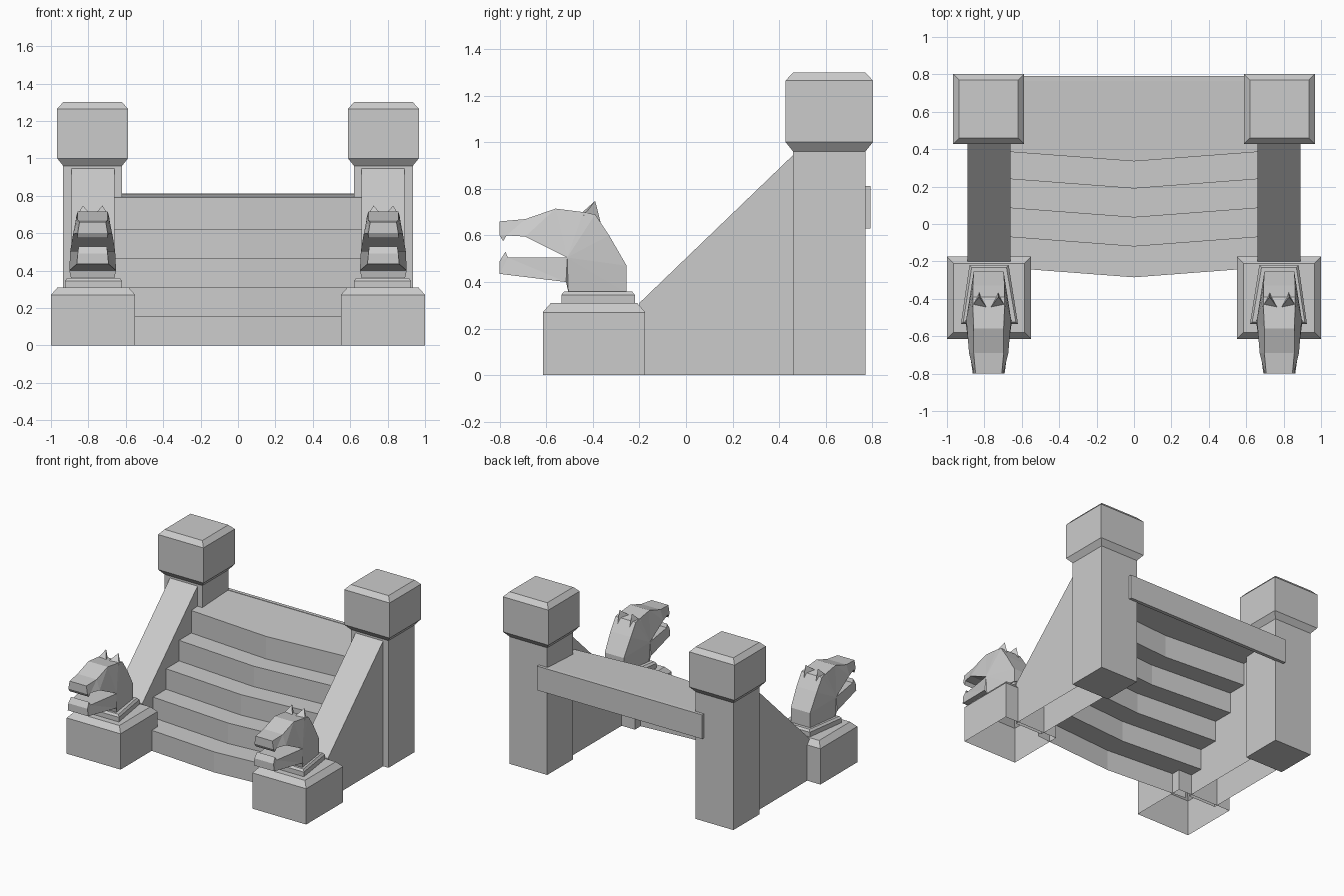
import bpy, bmesh

old = bpy.data.objects.get("Cube")
if old:
    bpy.data.objects.remove(old, do_unlink=True)

stone = bpy.data.materials.new("grey_stone")
stone.use_nodes = True
stone.diffuse_color = (0.6, 0.6, 0.6, 1)
stone.node_tree.nodes["Principled BSDF"].inputs["Base Color"].default_value = (0.6, 0.6, 0.6, 1)


def make(name, verts, faces, mirror=True, recalc=True):
    bm = bmesh.new()
    vs = [bm.verts.new(v) for v in verts]
    for f in faces:
        bm.faces.new([vs[i] for i in f])
    if recalc:
        bmesh.ops.recalc_face_normals(bm, faces=bm.faces)
    bmesh.ops.triangulate(bm, faces=[f for f in bm.faces if len(f.verts) > 4])
    mesh = bpy.data.meshes.new(name)
    bm.to_mesh(mesh)
    bm.free()
    mesh.materials.append(stone)
    obj = bpy.data.objects.new(name, mesh)
    bpy.context.collection.objects.link(obj)
    if mirror:
        obj.modifiers.new("Mirror", 'MIRROR').use_mirror_merge = False
    return obj


def stack(name, rings, closed=True, **kw):
    """Join four-cornered rings, each a tuple x0, x1, y0, y1, z."""
    verts, faces = [], []
    for x0, x1, y0, y1, z in rings:
        verts += [(x0, y0, z), (x1, y0, z), (x1, y1, z), (x0, y1, z)]
    for r in range(len(rings) - 1):
        a = 4 * r
        faces += [(a + i, a + (i + 1) % 4, a + 4 + (i + 1) % 4, a + 4 + i) for i in range(4)]
    n = len(verts)
    faces.append((n - 4, n - 3, n - 2, n - 1))
    if closed:
        faces.append((3, 2, 1, 0))
    return make(name, verts, faces, **kw)


def grow(box, d, z):
    x0, x1, y0, y1 = box
    return (x0 - d, x1 + d, y0 - d, y1 + d, z)


# Rear posts with chamfered caps
shaft = (0.62, 0.935, 0.46, 0.77)
stack("rear_post", [(*shaft, 0), (*shaft, 0.96)])
stack("post_cap", [grow(shaft, 0, 0.96), grow(shaft, 0.032, 1.0),
                   grow(shaft, 0.032, 1.265), grow(shaft, 0, 1.3)])

# Front pedestals, open underneath
base = (0.55, 1.0, -0.615, -0.175)
stack("front_pedestal", [grow(base, 0, 0), grow(base, 0, 0.27), grow(base, -0.035, 0.31)],
      closed=False)

# Tapered plinth beneath each head
plinth = []
for d, z in ((0, 0.305), (0, 0.345), (0.012, 0.36)):
    plinth += [(0.62 + d, -0.535 + d, z), (0.925 - d, -0.535 + d, z),
               (0.88 - d, -0.22 - d, z), (0.67 + d, -0.22 - d, z)]
sides = [(r + i, r + (i + 1) % 4, r + 4 + (i + 1) % 4, r + 4 + i) for r in (0, 4) for i in range(4)]
make("head_plinth", plinth, sides + [(8, 9, 10, 11)])

# Sloping side walls, open underneath
slope = [(-0.2, 0), (-0.2, 0.31), (0.46, 0.945), (0.46, 0)]
make("sloping_wall", [(x, y, z) for x in (0.66, 0.89) for y, z in slope],
     [(0, 1, 2, 3), (7, 6, 5, 4), (0, 4, 5, 1), (1, 5, 6, 2), (2, 6, 7, 3)])

# Stair sheet with the step edges pushed forward in the middle
heights = [0, 0.155, 0.31, 0.465, 0.62, 0.79]
edges = [-0.235, -0.07, 0.085, 0.24, 0.385]
rows = []
for i, y in enumerate(edges):
    rows += [(y, heights[i]), (y, heights[i + 1])]
verts = [(x, y - push, z) for y, z in rows for x, push in ((-0.66, 0), (0, 0.05), (0.66, 0))]
verts += [(x, 0.79, 0.81) for x in (-0.66, 0, 0.66)]
make("stairs", verts, [(3 * r + c, 3 * r + c + 1, 3 * r + c + 4, 3 * r + c + 3)
                       for r in range(len(rows)) for c in (0, 1)],
     mirror=False, recalc=False)

# Beam across the back
stack("back_beam", [(-0.69, 0.69, 0.765, 0.792, z) for z in (0.63, 0.812)], mirror=False)

# Open-mouthed animal heads: outline as y, z, half width
CX = 0.777
outline = [
    (-.505, .355, .115), (-.515, .40, .125), (-.80, .435, .085), (-.80, .49, .08),
    (-.775, .53, .075), (-.765, .505, .08), (-.51, .505, .12), (-.69, .595, .105),
    (-.77, .60, .085), (-.785, .575, .08), (-.80, .60, .08), (-.80, .66, .07),
    (-.69, .67, .08), (-.56, .715, .08), (-.44, .70, .085), (-.39, .69, .085),
    (-.33, .60, .085), (-.255, .47, .08), (-.255, .355, .08)]
n = len(outline)
verts = [(CX + s * w, y, z) for s in (-1, 1) for y, z, w in outline]
cheek = [(1, 2, 3, 4, 5, 6), tuple(range(6, 14))]
cheek += [(6, i, (i + 1) % n) for i in range(13, n)] + [(6, 0, 1)]
faces = cheek + [tuple(i + n for i in reversed(f)) for f in cheek]
faces += [(i, (i + 1) % n, (i + 1) % n + n, i + n) for i in range(n)]
make("animal_head", verts, faces)

# Pointed ears
for side, label in ((-1, "inner"), (1, "outer")):
    ear = [(0.008, -.45, .695), (.09, -.44, .685), (.05, -.365, .65), (.052, -.39, .748)]
    make(label + "_ear", [(CX + side * x, y, z) for x, y, z in ear],
         [(0, 1, 3), (1, 2, 3), (2, 0, 3), (0, 2, 1)])
